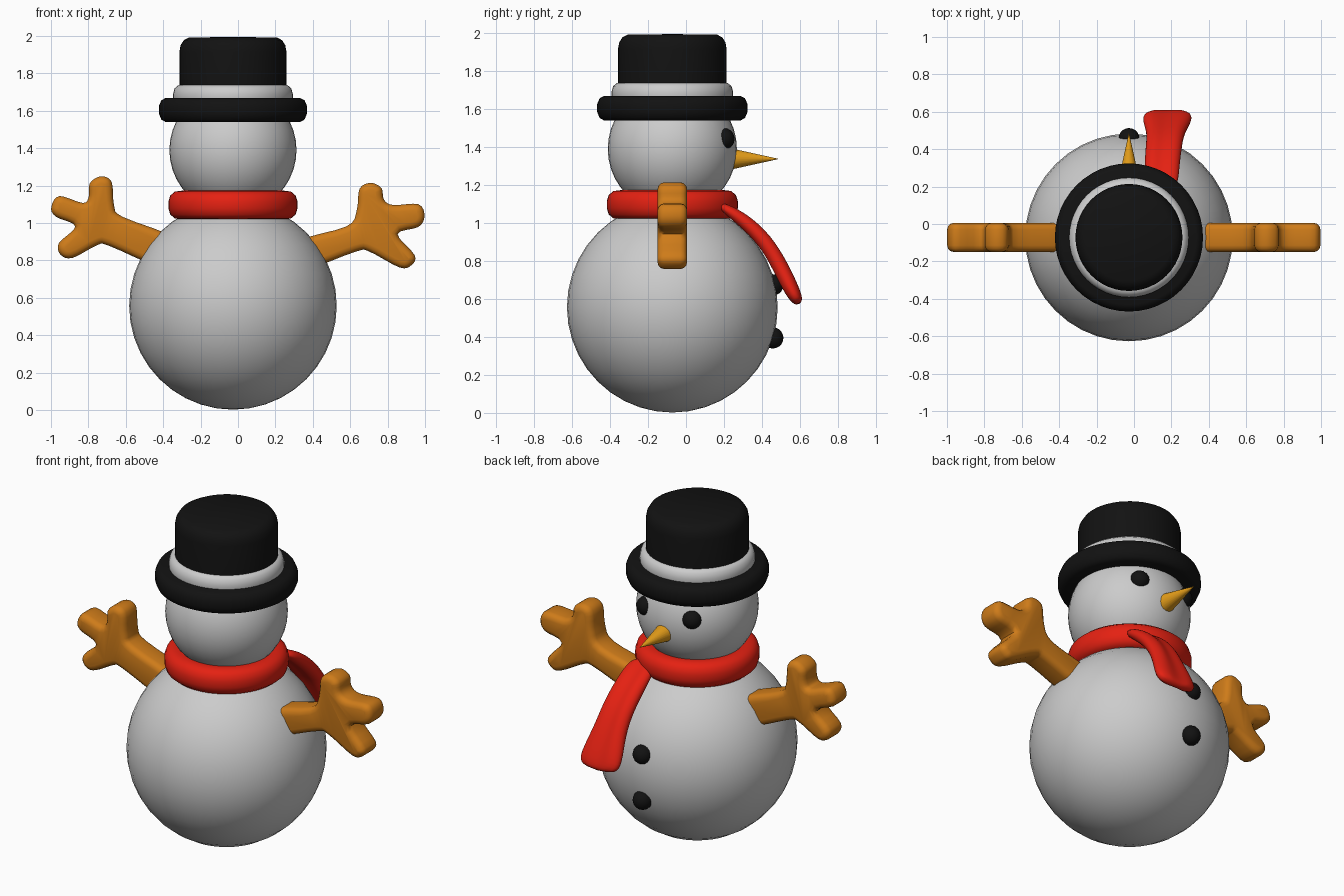
import bpy, bmesh, math
from mathutils import Vector

if "Cube" in bpy.data.objects:
    bpy.data.objects.remove(bpy.data.objects["Cube"])

CX, CY = -0.027, -0.072   # vertical axis of the figure


def material(name, color):
    m = bpy.data.materials.new(name)
    m.diffuse_color = (*color, 1)
    m.use_nodes = True
    m.node_tree.nodes["Principled BSDF"].inputs["Base Color"].default_value = m.diffuse_color
    return m


RED = material("red", (0.78, 0.015, 0.006))
BLACK = material("black", (0.006, 0.006, 0.006))
WOOD = material("wood", (0.62, 0.2, 0.01))
ORANGE = material("orange", (0.78, 0.34, 0.01))


def finish(name, bm, mat=None, angle=40):
    bmesh.ops.remove_doubles(bm, verts=bm.verts, dist=1e-5)
    bmesh.ops.recalc_face_normals(bm, faces=bm.faces)
    me = bpy.data.meshes.new(name)
    bm.to_mesh(me)
    bm.free()
    for p in me.polygons:
        p.use_smooth = True
    me.set_sharp_from_angle(angle=math.radians(angle))
    if mat:
        me.materials.append(mat)
    ob = bpy.data.objects.new(name, me)
    bpy.context.collection.objects.link(ob)
    return ob


def ball(name, loc, r, mat=None, segs=32):
    bm = bmesh.new()
    bmesh.ops.create_uvsphere(bm, u_segments=segs, v_segments=segs // 2, radius=r)
    bmesh.ops.translate(bm, verts=bm.verts, vec=loc)
    return finish(name, bm, mat)


def loft(rings, closed=False):
    """Skin equal-sized point rings; cap the ends unless closed."""
    bm = bmesh.new()
    vs = [[bm.verts.new(p) for p in ring] for ring in rings]
    n = len(vs[0])
    for a, b in zip(vs, vs[1:] + vs[:1] if closed else vs[1:]):
        for i in range(n):
            j = (i + 1) % n
            bm.faces.new((a[i], a[j], b[j], b[i]))
    if not closed:
        bm.faces.new(vs[0])
        bm.faces.new(vs[-1])
    return bm


def lathe(name, profile, mat=None, segs=48, closed=False):
    turn = [2 * math.pi * i / segs for i in range(segs)]
    rings = [[(CX + r * math.cos(t), CY + r * math.sin(t), z) for t in turn]
             for r, z in profile]
    return finish(name, loft(rings, closed), mat)


def smooth_outline(pts, steps=4):
    """Closed Catmull-Rom curve through 2D points."""
    out, n = [], len(pts)
    for i in range(n):
        p0, p1, p2, p3 = (Vector(pts[(i + k) % n]) for k in (-1, 0, 1, 2))
        for s in range(steps):
            t = s / steps
            out.append(0.5 * (2 * p1 + (p2 - p0) * t
                              + (2 * p0 - 5 * p1 + 4 * p2 - p3) * t * t
                              + (3 * p1 - p0 - 3 * p2 + p3) * t ** 3))
    return out


def arm(name, pts):
    """Rounded slab following a branch outline in the xz plane."""
    line = smooth_outline(pts)
    n = len(line)
    area = sum(line[i - 1].cross(line[i]) for i in range(n))
    sign = 1 if area > 0 else -1
    inward = []
    for i in range(n):
        d = (line[(i + 1) % n] - line[i - 1]).normalized()
        inward.append(Vector((-d.y, d.x)) * sign)
    rings = []
    for inset, y in ((.036, -.078), (.018, -.073), (.005, -.06), (0, -.042),
                     (0, .042), (.005, .06), (.018, .073), (.036, .078)):
        ring = [p + q * inset for p, q in zip(line, inward)]
        rings.append([(p.x, CY + y, p.y) for p in ring])
    return finish(name, loft(rings), WOOD, 60)


# snow body and head
ball("body", (CX, CY, 0.557), 0.555, segs=40)
ball("head", (CX, CY, 1.39), 0.34, segs=40)

# hat: brim, pale band, crown
lathe("hat_brim", [(.001, 1.54), (.36, 1.54), (.383, 1.553), (.396, 1.585), (.396, 1.625),
                   (.383, 1.656), (.36, 1.668), (.001, 1.668)], BLACK)
lathe("hat_band", [(.001, 1.62), (.31, 1.63), (.32, 1.66), (.32, 1.69), (.312, 1.72),
                   (.29, 1.738), (.001, 1.738)])
lathe("hat_crown", [(.001, 1.68), (.286, 1.68), (.286, 1.915), (.28, 1.95), (.263, 1.977),
                    (.235, 1.992), (.001, 1.994)], BLACK)

# scarf loop
lathe("scarf_loop", [(.2, 1.03), (.27, 1.018), (.31, 1.024), (.335, 1.045), (.345, 1.078),
                     (.345, 1.115), (.335, 1.147), (.31, 1.168), (.27, 1.173), (.2, 1.16)],
      RED, closed=True)

# scarf tail: grooved ribbon hanging over the belly
path = [(.150, .17, 1.10, .085, .025), (.148, .30, 1.02, .095, .045),
        (.160, .42, .905, .098, .048), (.170, .495, .775, .102, .05),
        (.178, .56, .64, .138, .05), (.182, .598, .57, .125, .03)]
section = [(1, .45), (.55, 1), (0, .6), (-.55, 1), (-1, .45),
           (-1, -.45), (-.55, -1), (0, -.6), (.55, -1), (1, -.45)]
rings = []
for i, (x, y, z, w, t) in enumerate(path):
    a, b = path[max(i - 1, 0)], path[min(i + 1, len(path) - 1)]
    d = Vector((b[1] - a[1], b[2] - a[2])).normalized()
    rings.append([(x + u * w, y - d.y * v * t, z + d.x * v * t) for u, v in section])
tail = finish("scarf_tail", loft(rings), RED, 180)
sub = tail.modifiers.new("smooth", 'SUBSURF')
sub.levels = sub.render_levels = 2

# branch arms
arm("left_arm", [(-.393, .765), (-.687, .877), (-.751, .882), (-.885, .813), (-.95, .832),
                 (-.957, .893), (-.87, .982), (-.976, 1.035), (-.998, 1.086), (-.955, 1.144),
                 (-.83, 1.107), (-.798, 1.14), (-.792, 1.212), (-.735, 1.249), (-.676, 1.22),
                 (-.662, 1.09), (-.615, 1.032), (-.313, .904)])
arm("right_arm", [(.356, .759), (.63, .847), (.70, .848), (.864, .762), (.928, .775),
                  (.944, .829), (.853, .941), (.965, .979), (.997, 1.037), (.965, 1.1),
                  (.83, 1.096), (.78, 1.125), (.767, 1.187), (.709, 1.214), (.65, 1.182),
                  (.634, 1.064), (.58, .982), (.302, .893)])

# carrot nose
bm = bmesh.new()
bmesh.ops.create_cone(bm, cap_ends=True, segments=24, radius1=.065, radius2=.001, depth=.29)
for v in bm.verts:
    x, y, z = v.co
    v.co = (CX + x, .34 + z, 1.337 + y)
finish("nose", bm, ORANGE)

# eyes and buttons
for side, s in (("left", -1), ("right", 1)):
    ball(side + "_eye", (CX + s * .155, CY + .272, 1.443), .056, BLACK, 20)
for name, z in (("upper_button", .674), ("lower_button", .395)):
    ball(name, (CX, .457, z), .056, BLACK, 20)
